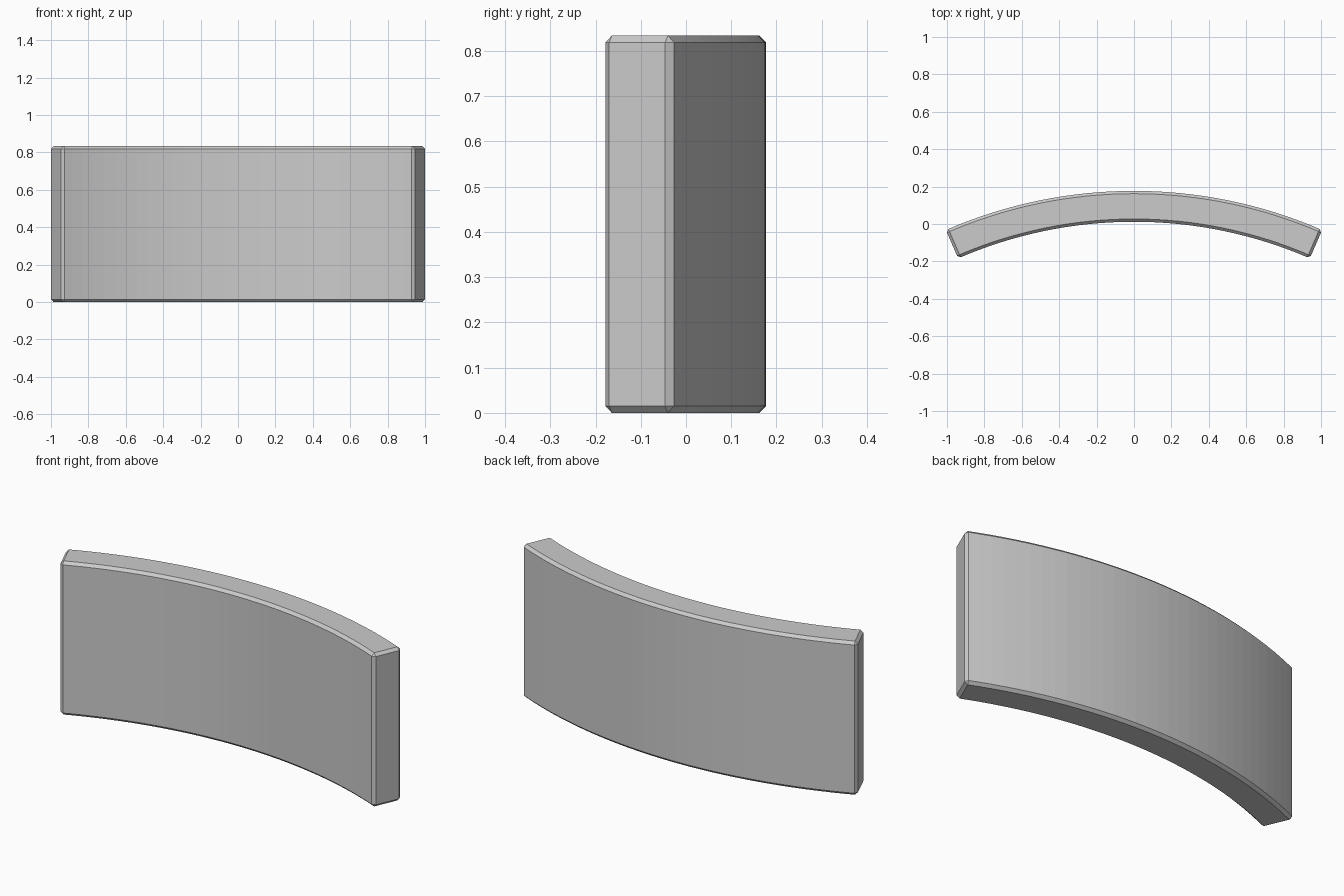
import bpy, bmesh, math

if "Cube" in bpy.data.objects:
    bpy.data.objects.remove(bpy.data.objects["Cube"])

R_OUT, R_IN = 2.523, 2.358     # arc radii
HALF = math.radians(23.5)      # half of the swept angle
HEIGHT, BEVEL, SEGS = 0.834, 0.015, 32
CY = 0.177 - R_OUT             # arc centre on y

# Curved panel: sweep a rectangular section along the arc
bm = bmesh.new()
rings = []
for i in range(SEGS + 1):
    a = -HALF + 2 * HALF * i / SEGS
    rings.append([bm.verts.new((r * math.sin(a), CY + r * math.cos(a), z))
                  for r, z in ((R_IN, 0), (R_OUT, 0), (R_OUT, HEIGHT), (R_IN, HEIGHT))])
for p, q in zip(rings, rings[1:]):
    for k in range(4):
        j = (k + 1) % 4
        bm.faces.new((p[k], p[j], q[j], q[k]))
bm.faces.new(rings[0])
bm.faces.new(rings[-1])
bmesh.ops.recalc_face_normals(bm, faces=bm.faces)

# Chamfer every hard edge
hard = [e for e in bm.edges if e.calc_face_angle(0) > math.radians(30)]
bmesh.ops.bevel(bm, geom=hard, offset=BEVEL, offset_type='OFFSET',
                segments=1, profile=0.5, affect='EDGES', clamp_overlap=True)

mesh = bpy.data.meshes.new("curved_panel")
bm.to_mesh(mesh)
bm.free()
panel = bpy.data.objects.new("curved_panel", mesh)
bpy.context.collection.objects.link(panel)
